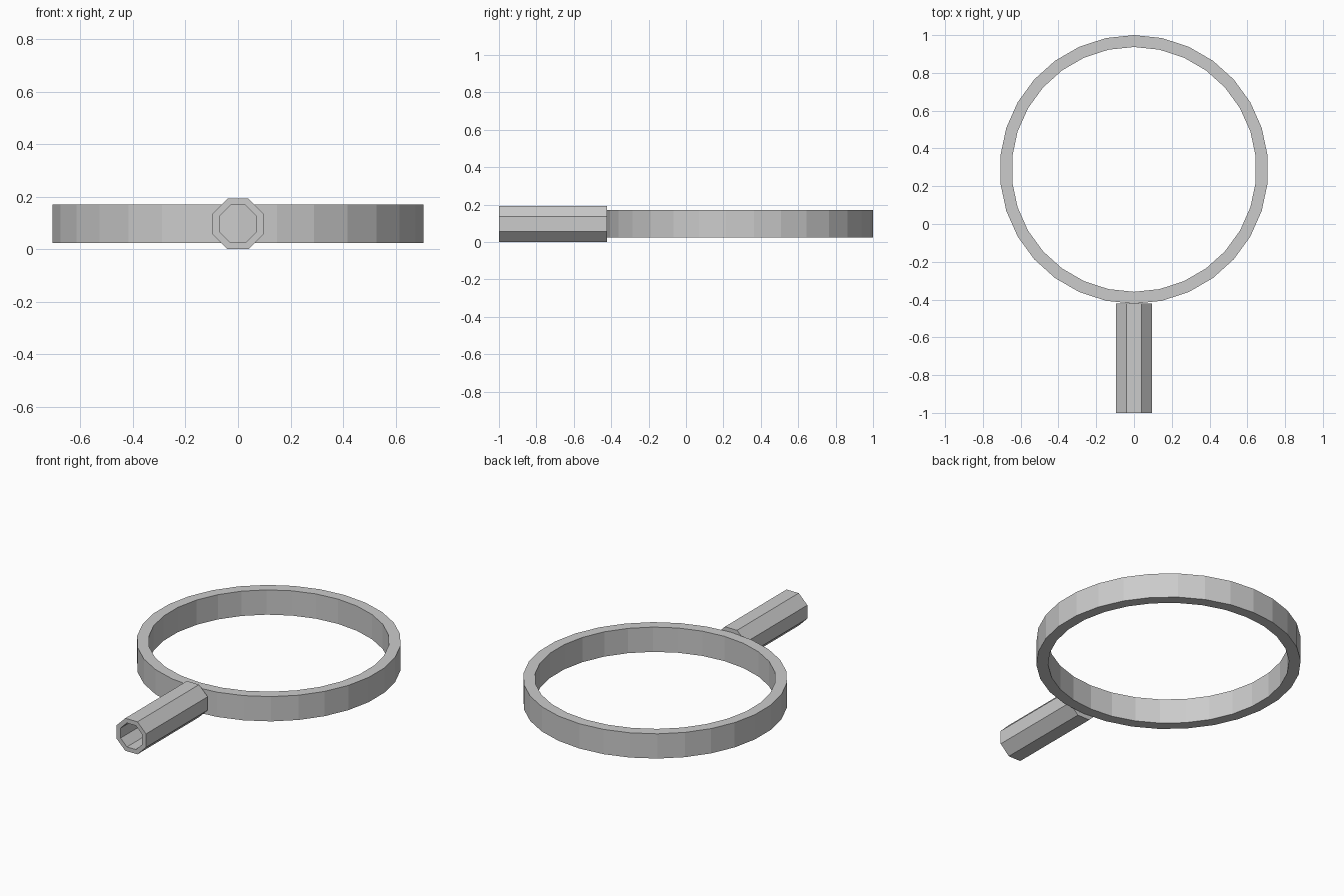
import bpy, bmesh
from math import pi, sin, cos
from mathutils import Matrix

if "Cube" in bpy.data.objects:
    bpy.data.objects.remove(bpy.data.objects["Cube"])


def tube(name, sides, r_out, r_in, length, matrix, phase=0.0):
    """Open tube with a faceted wall, running along local z from 0 to length."""
    bm = bmesh.new()
    loops = []
    for r, z in ((r_out, 0), (r_out, length), (r_in, length), (r_in, 0)):
        loops.append([bm.verts.new((r * cos(phase + 2 * pi * i / sides),
                                    r * sin(phase + 2 * pi * i / sides), z))
                      for i in range(sides)])
    for k in range(4):
        a, b = loops[k], loops[(k + 1) % 4]
        for i in range(sides):
            j = (i + 1) % sides
            bm.faces.new((a[i], a[j], b[j], b[i]))
    bmesh.ops.transform(bm, matrix=matrix, verts=bm.verts)
    bmesh.ops.recalc_face_normals(bm, faces=bm.faces)
    mesh = bpy.data.meshes.new(name)
    bm.to_mesh(mesh)
    bm.free()
    obj = bpy.data.objects.new(name, mesh)
    bpy.context.collection.objects.link(obj)
    return obj


# Round hoop lying flat
tube("hoop", 30, 0.711, 0.648, 0.147, Matrix.Translation((0, 0.289, 0.024)), pi / 2)

# Octagonal hollow handle reaching forward from the hoop
apothem = cos(pi / 8)
tube("handle", 8, 0.0965 / apothem, 0.071 / apothem, 0.578,
     Matrix.Translation((0, -0.422, 0.0965)) @ Matrix.Rotation(pi / 2, 4, 'X'), pi / 8)
